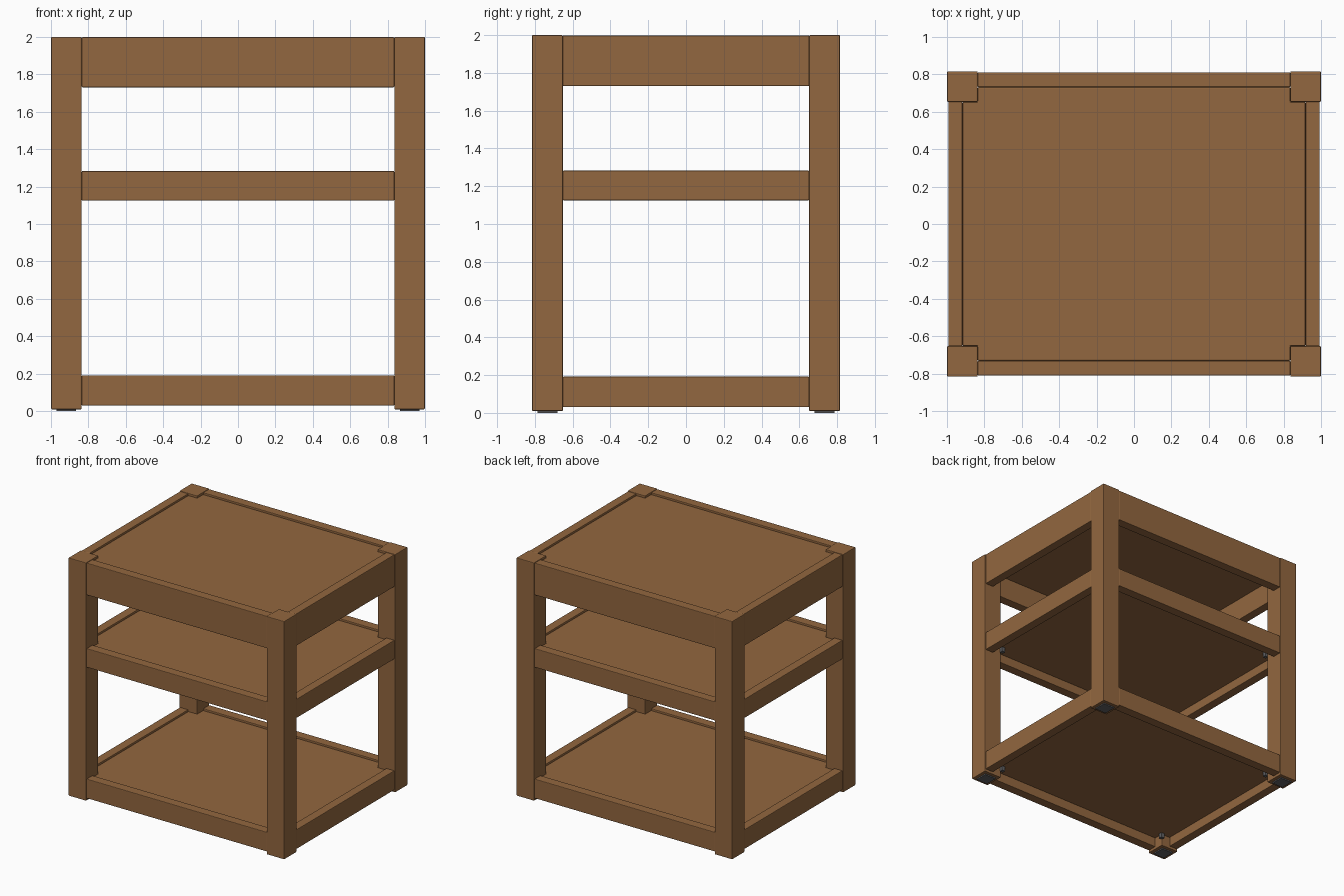
import bpy, bmesh

if "Cube" in bpy.data.objects:
    bpy.data.objects.remove(bpy.data.objects["Cube"])


def material(name, rgb):
    m = bpy.data.materials.new(name)
    m.diffuse_color = (*rgb, 1)
    m.use_nodes = True
    m.node_tree.nodes["Principled BSDF"].inputs["Base Color"].default_value = m.diffuse_color
    return m


WOOD = material("brown wood", (0.29, 0.135, 0.05))
METAL = material("dark grey", (0.12, 0.12, 0.125))


def finish(name, bm, mat, bevel):
    bmesh.ops.recalc_face_normals(bm, faces=bm.faces[:])
    me = bpy.data.meshes.new(name)
    bm.to_mesh(me)
    bm.free()
    me.materials.append(mat)
    ob = bpy.data.objects.new(name, me)
    bpy.context.collection.objects.link(ob)
    if bevel:
        b = ob.modifiers.new("soft edges", 'BEVEL')
        b.width, b.segments = bevel, 2
    return ob


def box(name, x, y, z, mat=WOOD, bevel=0.005):
    """Box from (min, max) ranges."""
    bm = bmesh.new()
    bmesh.ops.create_cube(bm, size=1)
    for v in bm.verts:
        v.co = [r[0] if c < 0 else r[1] for c, r in zip(v.co, (x, y, z))]
    return finish(name, bm, mat, bevel)


def span(s, a, b):
    return tuple(sorted((s * a, s * b)))


LX, LY = 0.835, 0.652      # inner faces of the legs
PX, PY = 0.916, 0.731      # inner faces of the rails


def panel(name, z0, z1):
    """Shelf panel with corners notched around the legs."""
    bm = bmesh.new()
    pts = []
    for sx, sy in ((1, 1), (-1, 1), (-1, -1), (1, -1)):
        c = [(PX, LY), (LX, LY), (LX, PY)]
        if sx * sy < 0:
            c.reverse()
        pts += [(sx * a, sy * b, z0) for a, b in c]
    f = bm.faces.new([bm.verts.new(p) for p in pts])
    top = bmesh.ops.extrude_face_region(bm, geom=[f])["geom"]
    for v in top:
        if isinstance(v, bmesh.types.BMVert):
            v.co.z = z1
    return finish(name, bm, WOOD, 0.006)


levels = {"top": (1.73, 1.998), "middle": (1.125, 1.283), "bottom": (0.03, 0.192)}

# Legs with glide pads
for sx, xn in ((-1, "left"), (1, "right")):
    for sy, yn in ((-1, "front"), (1, "back")):
        box(f"{yn}_{xn}_leg", span(sx, LX, 0.998), span(sy, LY, 0.815), (0.01, 2.0))
        box(f"{yn}_{xn}_foot_pad", span(sx, 0.865, 0.97), span(sy, 0.68, 0.787),
            (0, 0.012), METAL, 0)

# Rails, recessed panels and little fixing brackets for each shelf
for lv, (z0, z1) in levels.items():
    for s, n in ((-1, "front"), (1, "back")):
        box(f"{lv}_{n}_rail", (-LX, LX), span(s, PY, 0.81), (z0, z1))
    for s, n in ((-1, "left"), (1, "right")):
        box(f"{lv}_{n}_rail", span(s, PX, 0.992), (-LY, LY), (z0, z1))
    panel(f"{lv}_shelf_panel", z1 - 0.085, z1 - 0.014)
    for sx in (-1, 1):
        for sy in (-1, 1):
            box(f"{lv}_bracket", span(sx, LX - 0.025, LX + 0.005),
                span(sy, LY - 0.025, LY + 0.005), (z1 - 0.125, z1 - 0.084), METAL, 0)
